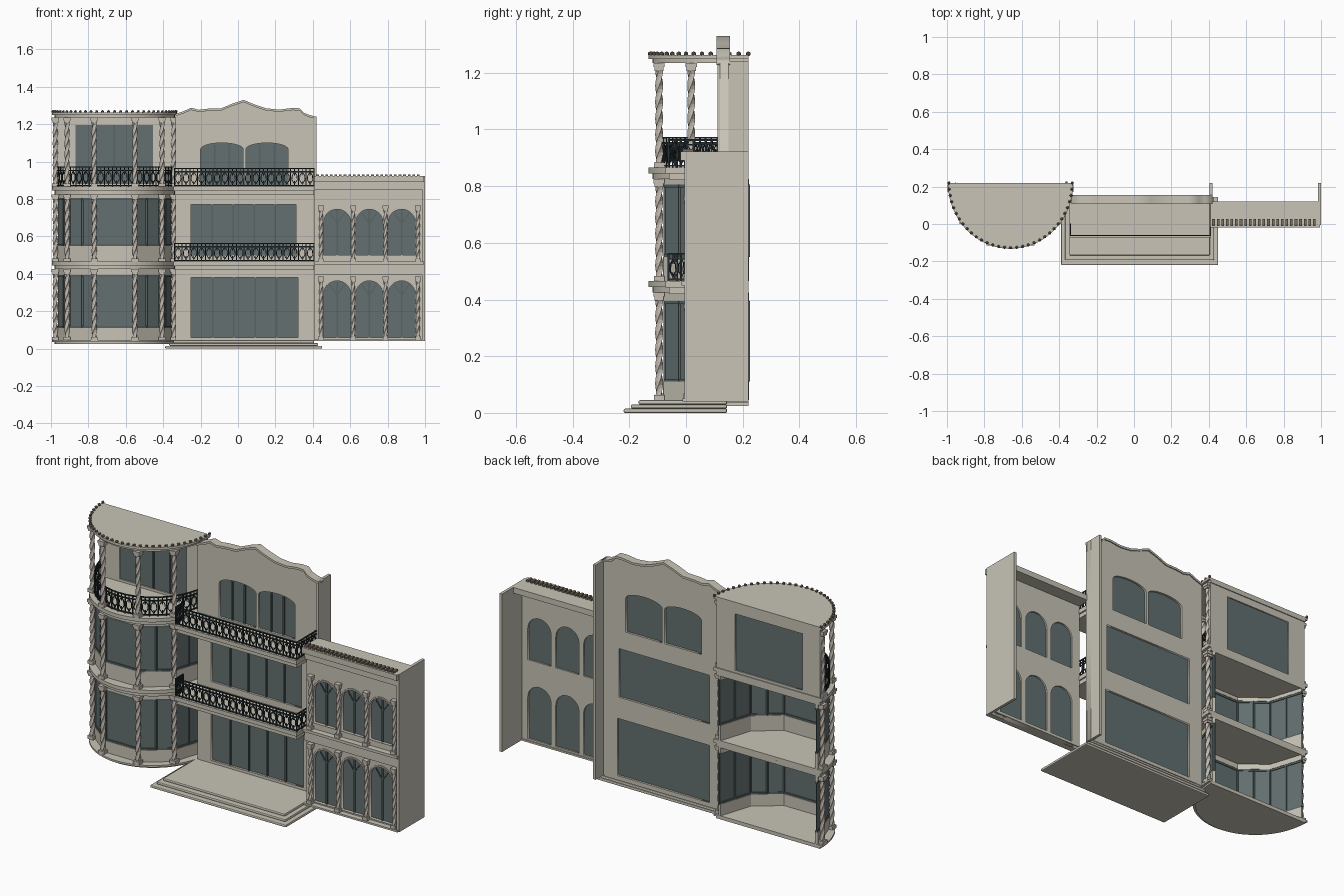
import bpy, bmesh, math
from mathutils import Vector, Matrix

cube = bpy.data.objects.get("Cube")
if cube:
    bpy.data.objects.remove(cube, do_unlink=True)


def material(name, rgb):
    m = bpy.data.materials.new(name)
    m.use_nodes = True
    m.diffuse_color = (*rgb, 1)
    m.node_tree.nodes["Principled BSDF"].inputs["Base Color"].default_value = (*rgb, 1)
    return m


STONE = material("beige stone", (0.58, 0.55, 0.47))
TRIM = material("pale trim", (0.56, 0.51, 0.45))
GLASS = material("grey glass", (0.125, 0.16, 0.16))
FRAME = material("window frame", (0.095, 0.125, 0.125))
IRON = material("dark iron", (0.02, 0.03, 0.033))
BROWN = material("brown ornament", (0.2, 0.16, 0.12))


def link(name, mesh, mat):
    mesh.materials.clear()
    mesh.materials.append(mat)
    ob = bpy.data.objects.new(name, mesh)
    bpy.context.collection.objects.link(ob)
    return ob


def finish(name, bm, mat):
    bmesh.ops.recalc_face_normals(bm, faces=bm.faces)
    mesh = bpy.data.meshes.new(name)
    bm.to_mesh(mesh)
    bm.free()
    return link(name, mesh, mat)


def add_box(bm, x, y, z):
    size = Matrix.Diagonal((x[1] - x[0], y[1] - y[0], z[1] - z[0], 1))
    mid = Matrix.Translation([sum(a) / 2 for a in (x, y, z)])
    bmesh.ops.create_cube(bm, size=1, matrix=mid @ size)


def box(name, x, y, z, mat=STONE):
    bm = bmesh.new()
    add_box(bm, x, y, z)
    return finish(name, bm, mat)


def add_bar(bm, p, q, w, h):
    """Box running from p to q, w wide and h high."""
    p, q = Vector(p), Vector(q)
    d = q - p
    rot = d.to_track_quat('Y', 'Z').to_matrix().to_4x4()
    size = Matrix.Diagonal((w, d.length, h, 1))
    bmesh.ops.create_cube(bm, size=1, matrix=Matrix.Translation((p + q) / 2) @ rot @ size)


def plate(name, outline, holes, y0, y1, mat=STONE):
    """Upright plate in x-z with holes, y0 to y1 deep."""
    cu = bpy.data.curves.new(name, 'CURVE')
    cu.dimensions, cu.fill_mode, cu.extrude = '2D', 'BOTH', (y1 - y0) / 2
    for pts in [outline] + holes:
        s = cu.splines.new('POLY')
        s.points.add(len(pts) - 1)
        for sp, (x, z) in zip(s.points, pts):
            sp.co = (x, z, 0, 1)
        s.use_cyclic_u = True
    tmp = bpy.data.objects.new(name, cu)
    bpy.context.collection.objects.link(tmp)
    dg = bpy.context.evaluated_depsgraph_get()
    mesh = bpy.data.meshes.new_from_object(tmp.evaluated_get(dg))
    bpy.data.objects.remove(tmp, do_unlink=True)
    mesh.transform(Matrix.Translation((0, (y0 + y1) / 2, 0)) @ Matrix.Rotation(math.pi / 2, 4, 'X'))
    return link(name, mesh, mat)


def opening(x0, x1, z0, z1, rise=0):
    """Window outline, with an elliptical arch of the given rise."""
    pts = [(x0, z0), (x1, z0)]
    if not rise:
        return pts + [(x1, z1), (x0, z1)]
    for i in range(15):
        a = math.pi * i / 14
        pts.append(((x0 + x1) / 2 + (x1 - x0) / 2 * math.cos(a), z1 - rise + rise * math.sin(a)))
    return pts


def mullions(name, x0, x1, z0, z1, panes, y, vee=0):
    bm = bmesh.new()
    for i in range(1, panes):
        x = x0 + (x1 - x0) * i / panes
        add_box(bm, (x - .004, x + .004), (y - .008, y), (z0, z1))
    if vee:
        mid = (x0 + x1) / 2
        for s in (-1, 1):
            add_bar(bm, (mid, y - .004, z1 - vee), (mid + s * .04, y - .004, z1 - .02), .005, .005)
    finish(name, bm, FRAME)


def twisted_column(name, x, y, z0, z1, r=.014):
    bm = bmesh.new()
    n, levels = 8, 28
    rings = []
    for k in range(levels + 1):
        t = k / levels
        ring = []
        for i in range(n):
            a = 2 * math.pi * (i / n + t * 1.6)
            rad = r * (1 if i % 2 == 0 else .72)
            ring.append(bm.verts.new((x + rad * math.cos(a), y + rad * math.sin(a), z0 + (z1 - z0) * t)))
        rings.append(ring)
    for a, b in zip(rings, rings[1:]):
        for i in range(n):
            j = (i + 1) % n
            bm.faces.new((a[i], a[j], b[j], b[i]))
    # base and stepped capital
    for w, lo, hi in ((1.3, z0, z0 + .018), (1.15, z1 - .028, z1 - .015), (1.4, z1 - .015, z1)):
        add_box(bm, (x - r * w, x + r * w), (y - r * w, y + r * w), (lo, hi))
    finish(name, bm, TRIM)


def railing(name, pts, z, h=.1):
    bm = bmesh.new()
    hexagon = ((.5, .14), (.85, .36), (.8, .6), (.5, .78), (.2, .6), (.15, .36))
    for p, q in zip(pts, pts[1:]):
        p, q = Vector((*p, z)), Vector((*q, z))
        at = lambda u, v: p.lerp(q, u) + Vector((0, 0, v * h))
        for v in (.06, .8, .97):
            add_bar(bm, at(0, v), at(1, v), .006, .006)
        add_box(bm, (p.x - .003, p.x + .003), (p.y - .003, p.y + .003), (z, z + h))
        for a, b in zip(hexagon, hexagon[1:] + hexagon[:1]):
            add_bar(bm, at(*a), at(*b), .004, .004)
        for v0, v1 in ((.06, .3), (.6, .97)):
            add_bar(bm, at(.5, v0), at(.5, v1), .004, .004)
    finish(name, bm, IRON)


def split(a, b, n):
    return [Vector(a).lerp(Vector(b), i / n) for i in range(n + 1)]


# Round tower
CX, CY = -.66, .22


def on_tower(deg, rx, ry):
    a = math.radians(deg)
    return CX + rx * math.cos(a), CY - ry * math.sin(a)


def half_slab(name, rx, ry, z0, z1):
    bm = bmesh.new()
    f = bm.faces.new([bm.verts.new((*on_tower(d, rx, ry), z0)) for d in range(0, 181, 5)])
    top = bmesh.ops.extrude_face_region(bm, geom=[f])["geom"]
    bmesh.ops.translate(bm, vec=(0, 0, z1 - z0), verts=[v for v in top if isinstance(v, bmesh.types.BMVert)])
    finish(name, bm, STONE)


for name, z0, z1 in (("base", .025, .045), ("first", .425, .465), ("second", .825, .866), ("roof", 1.235, 1.263)):
    mid = (z0 + z1) / 2
    half_slab(f"tower_{name}_lower_slab", .322, .338, z0, mid)
    half_slab(f"tower_{name}_upper_slab", .335, .353, mid, z1)

angles = (5, 37, 70, 110, 143, 175)
for level, (z0, z1) in enumerate(((.045, .425), (.465, .825), (.866, 1.235))):
    for i, d in enumerate(angles):
        twisted_column(f"tower_column_{level}_{i}", *on_tower(d, .318, .335), z0, z1)

for level, (z0, s, t, z1) in enumerate(((.045, .11, .395, .425), (.465, .55, .805, .825))):
    sill, frame, glass = bmesh.new(), bmesh.new(), bmesh.new()
    corners = [on_tower(d, .3, .312) for d in (0, 37, 70, 110, 143, 180)]
    for k, (p, q) in enumerate(zip(corners, corners[1:])):
        def span(bm, w, lo, hi):
            m = (lo + hi) / 2
            add_bar(bm, (*p, m), (*q, m), w, hi - lo)
        span(sill, .016, z0, s)
        span(sill, .016, t, z1)
        span(glass, .004, s, t)
        span(frame, .012, s, s + .01)
        span(frame, .012, t - .01, t)
        posts = [p] if k == 2 else [p, ((p[0] + q[0]) / 2, (p[1] + q[1]) / 2)]
        for x, y in posts:
            add_box(frame, (x - .005, x + .005), (y - .006, y + .006), (s, t))
    finish(f"tower_sill_{level}", sill, STONE)
    finish(f"tower_frame_{level}", frame, FRAME)
    finish(f"tower_glass_{level}", glass, GLASS)

hole = opening(-.87, -.455, .88, 1.195)
plate("tower_top_wall", opening(-.98, -.34, .86, 1.24), [hole], .195, .215)
plate("tower_top_glass", hole, [], .202, .208, GLASS)
mullions("tower_top_mullions", -.87, -.455, .88, 1.195, 4, .202)
railing("tower_railing", [on_tower(d, .308, .322) for d in range(4, 177, 8)], .866, .108)

bm = bmesh.new()
for i in range(33):
    pos = (*on_tower(180 * i / 32, .33, .347), 1.267)
    bmesh.ops.create_icosphere(bm, subdivisions=1, radius=.009, matrix=Matrix.Translation(pos))
finish("tower_roof_beads", bm, BROWN)

# Central block with wavy parapet
wave = [(.42, 1.24), (.38, 1.25), (.35, 1.262), (.33, 1.285), (.29, 1.287), (.22, 1.278), (.15, 1.285),
        (.09, 1.305), (.03, 1.33), (-.03, 1.31), (-.09, 1.285), (-.16, 1.283), (-.21, 1.277),
        (-.25, 1.288), (-.29, 1.27), (-.335, 1.255)]
windows = [(-.25, .32, .06, .38, 0, 5), (-.25, .31, .5, .772, 0, 5),
           (-.2, .028, .875, 1.1, .035, 3), (.042, .268, .875, 1.1, .035, 3)]
holes = [opening(*w[:5]) for w in windows]
plate("central_wall", [(-.335, .04), (.42, .04)] + wave, holes, .12, .15)
plate("parapet_cap", wave + [(x, z - .012) for x, z in reversed(wave)], [], .108, .156)
for i, (w, h) in enumerate(zip(windows, holes)):
    plate(f"central_glass_{i}", h, [], .132, .138, GLASS)
    mullions(f"central_mullions_{i}", *w[:2], w[2], w[3] - w[4] / 3, w[5], .132)
box("central_side_wall", (.404, .42), (.112, .22), (.04, 1.24))

for i, z in enumerate((.465, .866)):
    box(f"balcony_slab_{i}", (-.345, .413), (-.072, .125), (z - .022, z))
    box(f"balcony_underside_{i}", (-.335, .405), (-.06, .125), (z - .045, z - .022))
    path = split((-.34, .0), (-.34, -.062), 2)[:-1] + split((-.34, -.062), (.406, -.062), 18)
    railing(f"balcony_railing_{i}", path + split((.406, -.062), (.406, .115), 4)[1:], z)

# Entrance steps
for i in range(3):
    g = .022 * i
    ob = box(f"entrance_step_{i}", (-.39 + g, .45 - g), (-.22 + g * 1.2, .145), (.015 * i, .015 * (i + 1)))
    bev = ob.modifiers.new("rounded_corners", 'BEVEL')
    bev.width, bev.segments = .005, 2

# Arcaded wing
bays = (.53, .702, .875)
arches = []
for z0, z1 in ((.06, .362), (.5, .745)):
    arches += [(x - .072, x + .072, z0, z1, .07) for x in bays]
holes = [opening(*a) for a in arches]
plate("wing_wall", opening(.41, .99, .04, .92), holes, .018, .045)
for i, (a, h) in enumerate(zip(arches, holes)):
    plate(f"wing_glass_{i}", h, [], .031, .036, GLASS)
    mullions(f"wing_mullions_{i}", *a[:4], 2, .031, .075)
    rim = opening(a[0] - .008, a[1] + .008, a[2], a[3] + .008, .078)
    plate(f"wing_arch_trim_{i}", rim, [h], .012, .02, TRIM)
for level, (z0, z1) in enumerate(((.05, .385), (.465, .765))):
    for i, x in enumerate((.444, .616, .789, .962)):
        twisted_column(f"wing_column_{level}_{i}", x, .006, z0, z1, .011)
box("wing_end_wall", (.984, 1), (-.005, .22), (.04, .922))
for name, y0, y1, z0, z1 in (("foot", -.012, .05, .04, .05), ("lower_band", 0, .03, .395, .45),
                             ("floor_cornice", -.015, .03, .45, .465), ("upper_band", 0, .03, .85, .89),
                             ("roof", -.02, .12, .89, .922)):
    box(f"wing_{name}", (.41, .995), (y0, y1), (z0, z1))
bm = bmesh.new()
for i in range(23):
    x = .425 + .0245 * i
    add_box(bm, (x - .007, x + .007), (-.012, .026), (.922, .932))
finish("wing_roof_dentils", bm, BROWN)
